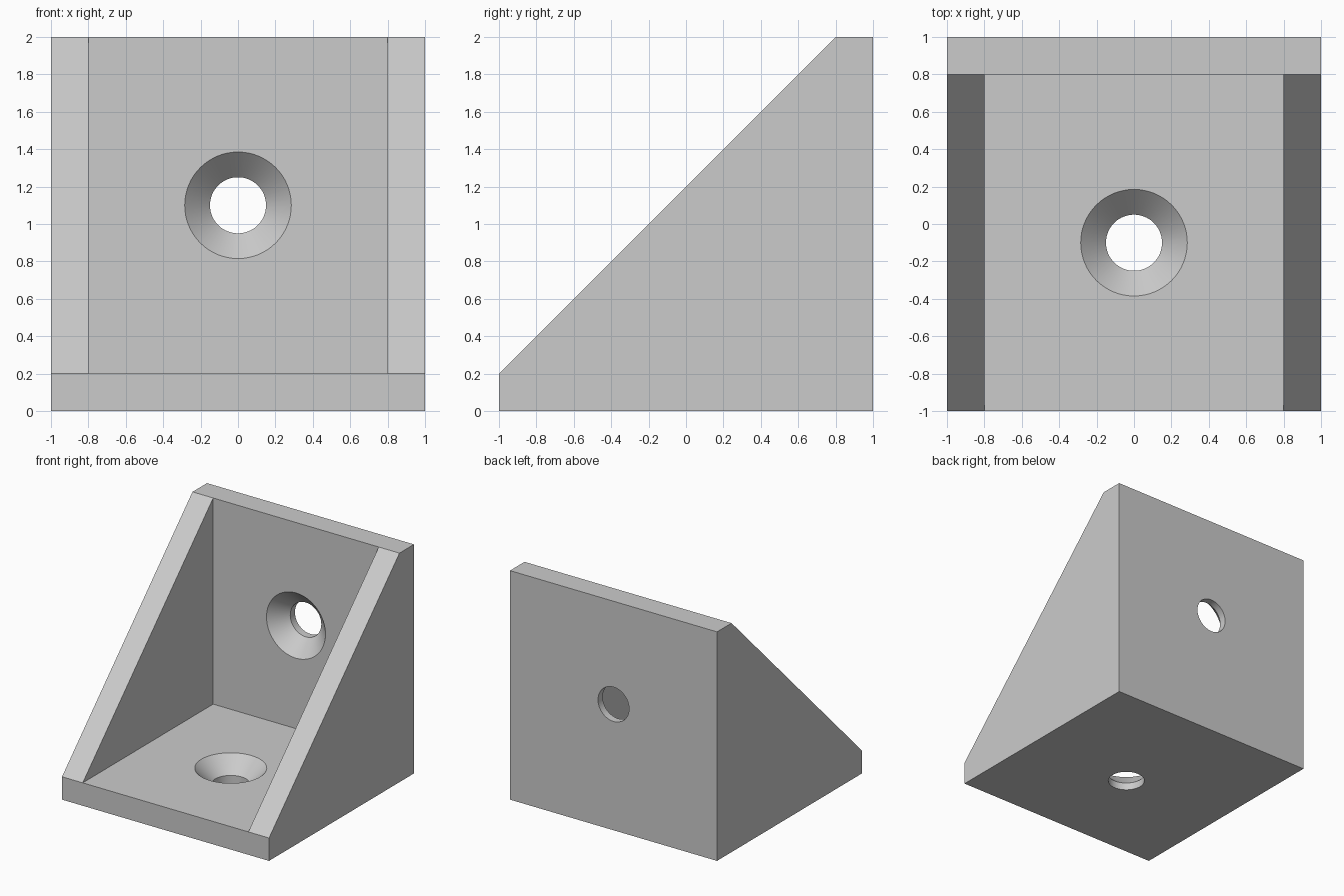
import bpy
import bmesh
from math import radians
from mathutils import Matrix, Vector

cube = bpy.data.objects.get("Cube")
if cube:
    bpy.data.objects.remove(cube, do_unlink=True)

T = 0.2              # wall thickness
HOLE_R = 0.15        # screw hole
SINK_R = 0.285       # countersink mouth
SINK_D = SINK_R - HOLE_R


def new_object(name, bm):
    bmesh.ops.recalc_face_normals(bm, faces=bm.faces)
    mesh = bpy.data.meshes.new(name)
    bm.to_mesh(mesh)
    bm.free()
    obj = bpy.data.objects.new(name, mesh)
    bpy.context.collection.objects.link(obj)
    return obj


def extrude_x(name, profile, half_width):
    """Extrude a (y, z) profile symmetrically along x."""
    bm = bmesh.new()
    face = bm.faces.new([bm.verts.new((-half_width, y, z)) for y, z in profile])
    ext = bmesh.ops.extrude_face_region(bm, geom=[face])
    verts = [v for v in ext["geom"] if isinstance(v, bmesh.types.BMVert)]
    bmesh.ops.translate(bm, verts=verts, vec=(2 * half_width, 0, 0))
    return new_object(name, bm)


def screw_cutter(name, matrix):
    """Revolved countersunk hole; local z = 0 is the plate's inner surface."""
    bm = bmesh.new()
    profile = [(0, -T - 0.1), (HOLE_R, -T - 0.1), (HOLE_R, -SINK_D),
               (SINK_R, 0), (SINK_R, 0.1), (0, 0.1)]
    verts = [bm.verts.new((r, 0, z)) for r, z in profile]
    edges = [bm.edges.new(pair) for pair in zip(verts, verts[1:])]
    bmesh.ops.spin(bm, geom=verts + edges, axis=(0, 0, 1), cent=(0, 0, 0),
                   angle=radians(360), steps=64)
    bmesh.ops.remove_doubles(bm, verts=bm.verts, dist=1e-4)
    bmesh.ops.transform(bm, matrix=matrix, verts=bm.verts)
    return new_object(name, bm)


# Solid wedge with blunt front and top edges
bracket = extrude_x("corner_bracket",
                    [(-1, 0), (1, 0), (1, 2), (1 - T, 2), (-1, T)], 1)

# Pocket between the two side gussets, and one screw hole per plate
cutters = [
    extrude_x("pocket_cutter",
              [(-1.5, T), (1 - T, T), (1 - T, 2.5), (-1.5, 2.5)], 1 - T),
    screw_cutter("base_hole_cutter", Matrix.Translation((0, -0.1, T))),
    screw_cutter("back_hole_cutter", Matrix.Translation((0, 1 - T, 1.1))
                 @ Matrix.Rotation(radians(90), 4, "X")),
]
for cutter in cutters:
    cutter.hide_render = True
    mod = bracket.modifiers.new(cutter.name, "BOOLEAN")
    mod.operation = "DIFFERENCE"
    mod.solver = "EXACT"
    mod.object = cutter

# Bake the cuts and discard the cutters
depsgraph = bpy.context.evaluated_depsgraph_get()
result = bpy.data.meshes.new_from_object(bracket.evaluated_get(depsgraph))
bracket.modifiers.clear()
bracket.data = result
for cutter in cutters:
    bpy.data.objects.remove(cutter, do_unlink=True)

# Plain grey finish
grey = bpy.data.materials.new("light_grey")
grey.use_nodes = True
colour = (0.6, 0.6, 0.6, 1)
grey.diffuse_color = colour
grey.node_tree.nodes["Principled BSDF"].inputs["Base Color"].default_value = colour
bracket.data.materials.clear()
bracket.data.materials.append(grey)

# Smooth hole walls, crisp plate edges
bpy.ops.object.select_all(action="DESELECT")
bracket.select_set(True)
bpy.context.view_layer.objects.active = bracket
bpy.ops.object.shade_smooth_by_angle(angle=radians(30))
